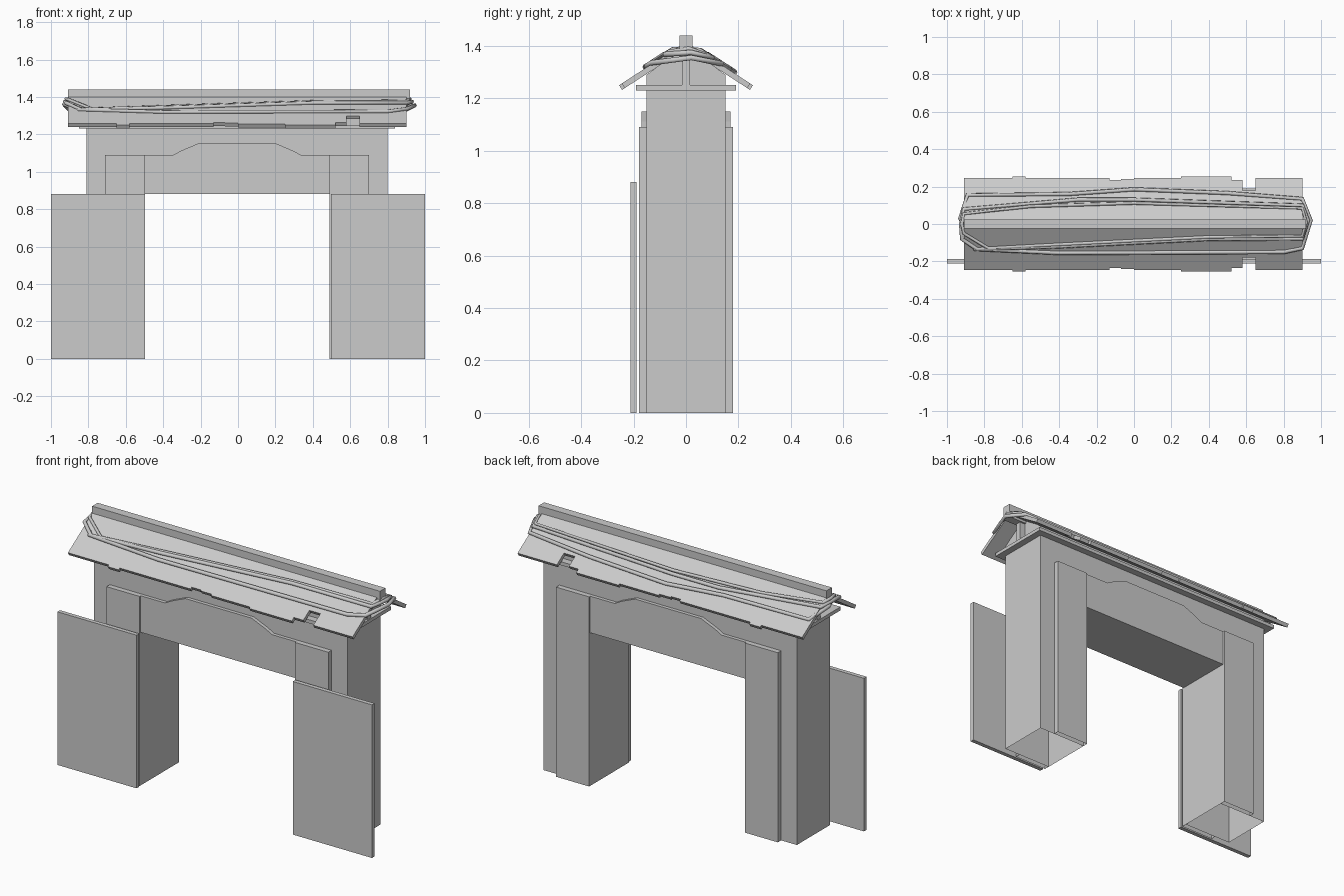
import bpy, bmesh
from mathutils import Vector

cube = bpy.data.objects.get("Cube")
if cube:
    bpy.data.objects.remove(cube, do_unlink=True)

grey = bpy.data.materials.new("plain_grey")
grey.use_nodes = True
grey.diffuse_color = (0.6, 0.6, 0.6, 1)
grey.node_tree.nodes["Principled BSDF"].inputs["Base Color"].default_value = (0.6, 0.6, 0.6, 1)

CX = -0.005  # the gate frame sits slightly off centre


def prism(name, profile, offset, open_bottom=False):
    """Extrude a closed outline of 3D points along an offset."""
    bm = bmesh.new()
    face = bm.faces.new([bm.verts.new(p) for p in profile])
    new = bmesh.ops.extrude_face_region(bm, geom=[face], use_keep_orig=True)["geom"]
    bmesh.ops.translate(bm, verts=[v for v in new if isinstance(v, bmesh.types.BMVert)],
                        vec=Vector(offset))
    bmesh.ops.recalc_face_normals(bm, faces=bm.faces)
    if open_bottom:
        low = [f for f in bm.faces if all(v.co.z < 0.001 for v in f.verts)]
        bmesh.ops.delete(bm, geom=low, context='FACES')
    mesh = bpy.data.meshes.new(name)
    bm.to_mesh(mesh)
    bm.free()
    mesh.materials.append(grey)
    obj = bpy.data.objects.new(name, mesh)
    bpy.context.collection.objects.link(obj)
    return obj


def box(name, x, y, z, open_bottom=False):
    outline = [(x[0], y[0], z[0]), (x[1], y[0], z[0]), (x[1], y[0], z[1]), (x[0], y[0], z[1])]
    return prism(name, outline, (0, y[1] - y[0], 0), open_bottom)


def span(side, a, b, centre=CX):
    return sorted((centre + side * a, centre + side * b))


# Main arch: two hollow posts joined by a deep lintel
half = [(0.495, 0.88), (0.495, 0), (0.805, 0), (0.805, 1.24)]
outline = half + [(-x, z) for x, z in reversed(half)]
prism("gate_frame", [(CX + x, -0.15, z) for x, z in outline], (0, 0.3, 0), True)

# Raised trim on both faces
crown = [(0.495, 0.88), (0.495, 1.09), (0.34, 1.09), (0.30, 1.112), (0.21, 1.15)]
outline = crown + [(-x, z) for x, z in reversed(crown)]
for face, y in (("front", -1), ("back", 1)):
    prism(face + "_lintel_trim", [(CX + x, y * 0.15, z) for x, z in outline], (0, y * 0.02, 0))
    for side, s in (("left", 1), ("right", -1)):
        box(f"{face}_{side}_post_trim", span(s, 0.495, 0.705),
            sorted((y * 0.15, y * 0.18)), (0, 1.09), True)

# Open door leaves in front of the posts
for side, s in (("left", 1), ("right", -1)):
    box(side + "_door", span(s, 0.497, 1.0, 0), (-0.212, -0.188), (0, 0.88))

# Roof support: plate, gable infill and king posts
box("eaves_plate", (-0.85, 0.84), (-0.19, 0.19), (1.23, 1.25))
gable = [(-0.15, 1.25), (0.15, 1.25), (0.15, 1.29), (0.02, 1.385), (-0.02, 1.385), (-0.15, 1.29)]
prism("gable_infill", [(-0.81, y, z) for y, z in gable], (1.61, 0, 0))
for side, s in (("left", 1), ("right", -1)):
    box(side + "_king_post", span(s, 0.80, 0.84), (-0.015, 0.015), (1.25, 1.385))


# Roof slopes with a ragged, notched eave
def roof_z(y):
    return 1.25 + (0.255 - abs(y)) * 0.65


eave = [(-0.91, 0.245), (-0.65, 0.255), (-0.58, 0.245), (-0.13, 0.235), (-0.07, 0.24),
        (0.0, 0.247), (0.25, 0.255), (0.52, 0.235), (0.58, 0.18), (0.65, 0.245), (0.90, 0)]
edge = []
for (x0, y0), (x1, _) in zip(eave, eave[1:]):
    edge += [(x0, y0), (x1, y0)]
for face, s in (("front", -1), ("back", 1)):
    pts = [(-0.91, 0.0)] + edge + [(0.90, 0.0)]
    prism(face + "_roof_slope", [(x, s * y, roof_z(y)) for x, y in pts],
          (0, -s * 0.011, -0.018))

# Square ridge beam
box("ridge_beam", (-0.91, 0.92), (-0.025, 0.025), (1.36, 1.44))


# Ropes slung round the roof: each is a closed loop resting on the slopes
def rope(name, back, front, ends, radius, lift=0.004):
    pts = [(x, y, roof_z(y) + lift) for x, y in back]
    pts += [ends[0]]
    pts += [(x, y, roof_z(y) + lift) for x, y in front]
    pts += [ends[1]]
    curve = bpy.data.curves.new(name, 'CURVE')
    curve.dimensions = '3D'
    spline = curve.splines.new('POLY')
    spline.points.add(len(pts) - 1)
    for p, co in zip(spline.points, pts):
        p.co = (*co, 1)
    spline.use_cyclic_u = True
    curve.bevel_depth = radius
    curve.bevel_resolution = 1
    curve.materials.append(grey)
    obj = bpy.data.objects.new(name, curve)
    bpy.context.collection.objects.link(obj)


rope("outer_rope", [(-0.89, 0.155), (-0.35, 0.16), (0, 0.185), (0.5, 0.165), (0.90, 0.135)],
     [(0.90, -0.13), (0.80, -0.15), (-0.40, -0.155), (-0.85, -0.135)],
     [(0.945, 0.02, 1.355), (-0.93, 0.03, 1.36)], 0.011)
rope("middle_rope", [(-0.91, 0.08), (-0.30, 0.13), (0, 0.13), (0.90, 0.10)],
     [(0.90, -0.08), (0.40, -0.08), (-0.40, -0.12), (-0.84, -0.135), (-0.92, -0.08)],
     [(0.93, 0.02, 1.375), (-0.925, 0, 1.375)], 0.011)
rope("inner_rope", [(-0.91, 0.055), (-0.55, 0.095), (0, 0.112), (0.90, 0.085)],
     [(0.90, -0.065), (0.40, -0.07), (-0.40, -0.11), (-0.78, -0.13), (-0.91, -0.05)],
     [(0.92, 0.01, 1.39), (-0.92, 0, 1.39)], 0.009)
